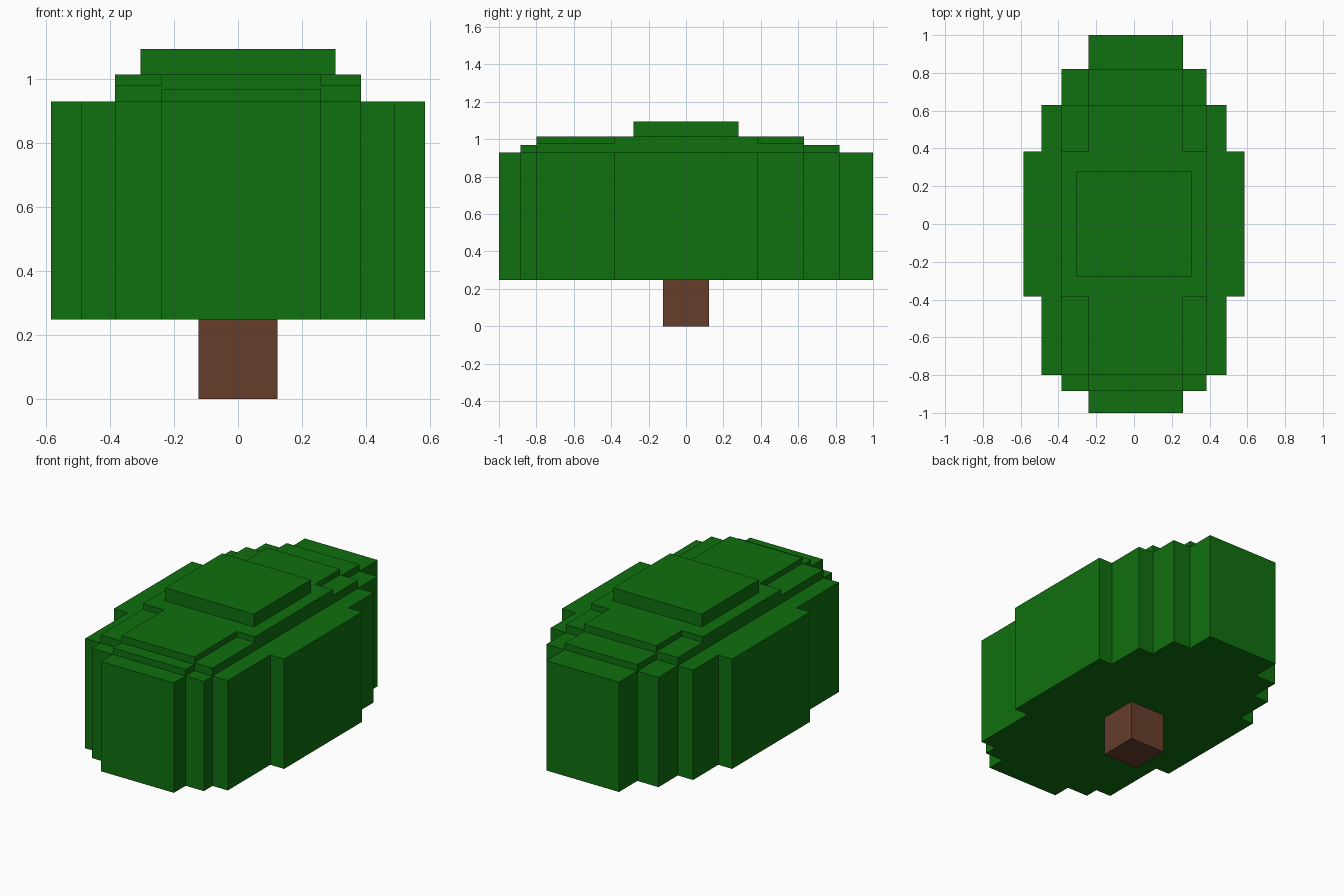
import bpy, bmesh

if "Cube" in bpy.data.objects:
    bpy.data.objects.remove(bpy.data.objects["Cube"])


def material(name, rgb):
    mat = bpy.data.materials.new(name)
    mat.diffuse_color = (*rgb, 1)
    mat.use_nodes = True
    mat.node_tree.nodes["Principled BSDF"].inputs["Base Color"].default_value = mat.diffuse_color
    return mat


GREEN = material("leaf_green", (0.005, 0.16, 0.005))
BROWN = material("bark_brown", (0.13, 0.047, 0.024))


def prism(name, outline, z0, z1, mat):
    """Extrude a flat outline from z0 up to z1."""
    bm = bmesh.new()
    base = bm.faces.new([bm.verts.new((x, y, z0)) for x, y in outline])
    top = bmesh.ops.extrude_face_region(bm, geom=[base], use_keep_orig=True)
    for v in top["geom"]:
        if isinstance(v, bmesh.types.BMVert):
            v.co.z = z1
    bmesh.ops.recalc_face_normals(bm, faces=bm.faces)
    mesh = bpy.data.meshes.new(name)
    bm.to_mesh(mesh)
    bm.free()
    mesh.materials.append(mat)
    obj = bpy.data.objects.new(name, mesh)
    bpy.context.collection.objects.link(obj)
    return obj


def stepped(steps):
    """Stepped outline from nested rectangles (x0, x1, y0, y1), narrowest x first."""
    pts = []

    def side(items, xi, yi, x_first):
        for k, s in enumerate(items):
            # corner of this rectangle, plus the inner corner to the next one
            pts.append((s[xi], s[yi]))
            if k + 1 < len(items):
                n = items[k + 1]
                pts.append((s[xi], n[yi]) if x_first else (n[xi], s[yi]))

    side(steps, 1, 2, True)            # front right, going outwards
    side(steps[::-1], 1, 3, False)     # back right, going inwards
    side(steps, 0, 3, True)            # back left, going outwards
    side(steps[::-1], 0, 2, False)     # front left, going inwards
    return pts


def rect(x0, x1, y0, y1):
    return [(x0, y0), (x1, y0), (x1, y1), (x0, y1)]


L, R = -0.24, 0.26   # sides of the slightly off-centre middle strip

# Trunk
prism("trunk", rect(-0.123, 0.123, -0.123, 0.123), 0, 0.248, BROWN)

# Main block of foliage with stepped corners
prism("foliage", stepped([
    (L, R, -1.0, 1.0),
    (-0.385, 0.385, -0.885, 0.82),
    (-0.49, 0.49, -0.80, 0.63),
    (-0.585, 0.585, -0.383, 0.383),
]), 0.248, 0.93, GREEN)

# Low ledges at the two ends of the top
prism("front_ledge", rect(L, R, -0.885, -0.80), 0.93, 0.97, GREEN)
prism("back_ledge", rect(L, R, 0.63, 0.82), 0.93, 0.97, GREEN)

# Upper tiers
prism("upper_foliage", rect(-0.385, 0.385, -0.80, 0.63), 0.93, 0.98, GREEN)
prism("crown_cross", stepped([
    (L, R, -0.80, 0.63),
    (-0.385, 0.385, -0.383, 0.383),
]), 0.98, 1.015, GREEN)
prism("crown_cap", rect(-0.305, 0.305, -0.28, 0.28), 1.015, 1.095, GREEN)
